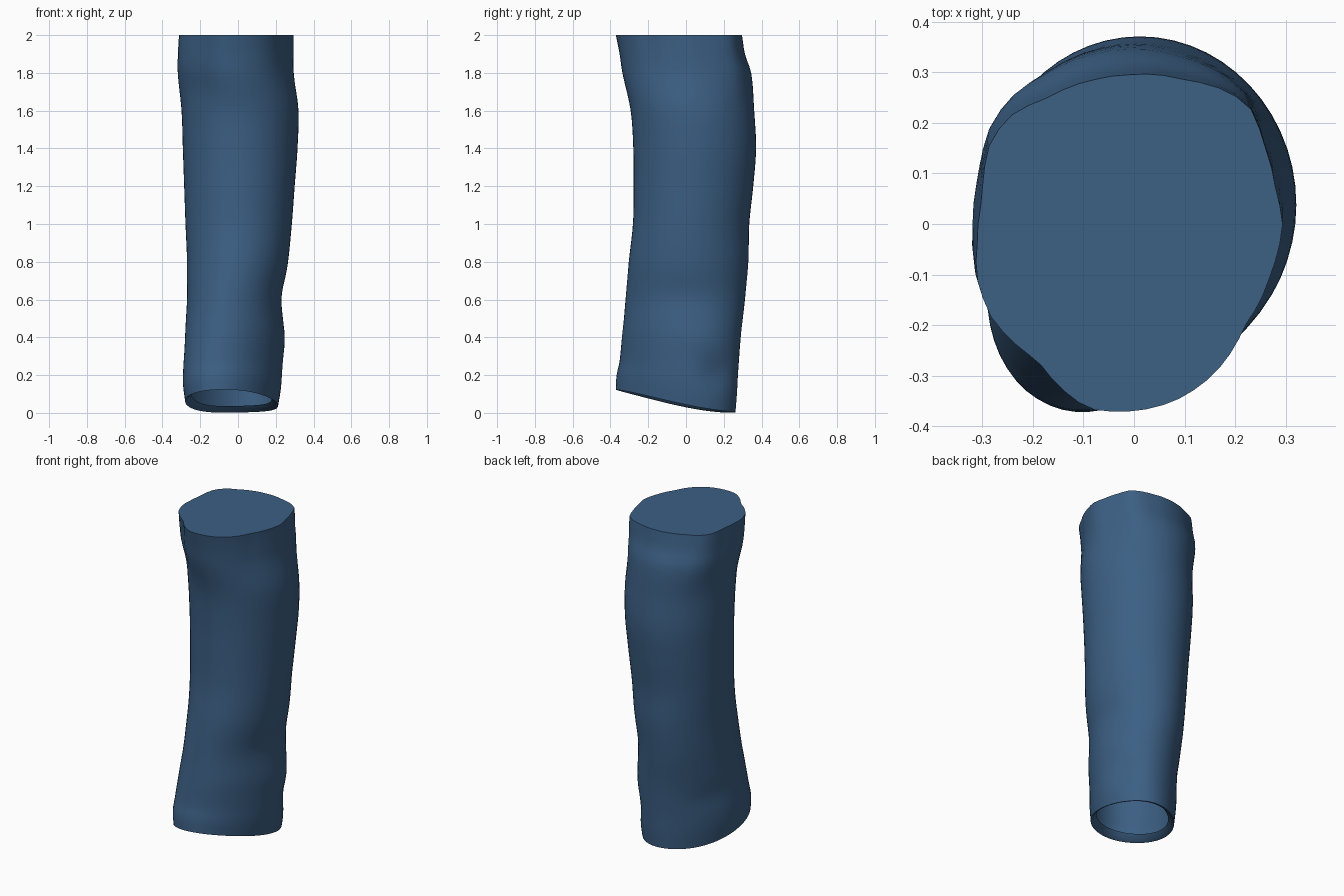
import bpy, bmesh
from math import sin, cos, pi, atan2, hypot, exp

if "Cube" in bpy.data.objects:
    bpy.data.objects.remove(bpy.data.objects["Cube"])

SEG, RINGS = 56, 60

# Silhouette by height: z, x min, x max, y min, y max
LEVELS = [
    (0.00, -0.280, 0.212, -0.372, 0.262), (0.10, -0.291, 0.228, -0.368, 0.270),
    (0.20, -0.290, 0.237, -0.352, 0.275), (0.40, -0.280, 0.243, -0.337, 0.290),
    (0.60, -0.274, 0.236, -0.320, 0.312), (0.80, -0.270, 0.265, -0.303, 0.330),
    (1.00, -0.278, 0.285, -0.281, 0.335), (1.20, -0.285, 0.300, -0.277, 0.356),
    (1.40, -0.292, 0.315, -0.279, 0.371), (1.60, -0.299, 0.320, -0.293, 0.361),
    (1.80, -0.320, 0.296, -0.337, 0.345), (1.90, -0.318, 0.294, -0.352, 0.311),
    (2.00, -0.312, 0.294, -0.371, 0.295)]

# Outline of the flat cut at the top
TOP = [(0.294, 0), (0.28, 0.07), (0.26, 0.15), (0.23, 0.23), (0.19, 0.26), (0.1, 0.285),
       (-0.01, 0.295), (-0.08, 0.285), (-0.17, 0.25), (-0.25, 0.21), (-0.285, 0.16),
       (-0.3, 0.05), (-0.31, -0.04), (-0.312, -0.1), (-0.285, -0.18), (-0.19, -0.27),
       (-0.09, -0.365), (-0.02, -0.371), (0.08, -0.35), (0.16, -0.295), (0.22, -0.2), (0.27, -0.1)]
MX, MY, RX, RY = -0.009, -0.038, 0.303, 0.333
POLAR = sorted((atan2((y - MY) / RY, (x - MX) / RX) % (2 * pi),
                hypot((y - MY) / RY, (x - MX) / RX)) for x, y in TOP)


def top_radius(a):
    pts = [(POLAR[-1][0] - 2 * pi, POLAR[-1][1])] + POLAR + [(POLAR[0][0] + 2 * pi, POLAR[0][1])]
    for (a0, r0), (a1, r1) in zip(pts, pts[1:]):
        if a0 <= a <= a1:
            return r0 + (r1 - r0) * (a - a0) / (a1 - a0)
    return 1.0


def smooth(f):
    f = min(max(f, 0), 1)
    return f * f * (3 - 2 * f)


def extents(z):
    # Cubic interpolation between the silhouette levels
    i = max(k for k in range(len(LEVELS) - 1) if LEVELS[k][0] <= z + 1e-9)
    a, b = LEVELS[i], LEVELS[i + 1]
    p, n = LEVELS[max(i - 1, 0)], LEVELS[min(i + 2, len(LEVELS) - 1)]
    h = b[0] - a[0]
    f = (z - a[0]) / h
    out = []
    for c in range(1, 5):
        m0 = (b[c] - p[c]) / (b[0] - p[0]) * h
        m1 = (n[c] - a[c]) / (n[0] - a[0]) * h
        out.append((2*f**3 - 3*f*f + 1) * a[c] + (f**3 - 2*f*f + f) * m0
                   + (3*f*f - 2*f**3) * b[c] + (f**3 - f*f) * m1)
    return out


# Soft cloth dents: angle, height, angular width, height width, depth
DENTS = [(0.45, 0.2, 0.35, 0.09, 0.02), (-0.1, 0.62, 0.5, 0.08, 0.008),
         (0.1, 0.38, 0.4, 0.07, -0.006), (3.9, 1.72, 0.4, 0.1, 0.012),
         (2.5, 0.3, 0.4, 0.08, 0.01), (3.4, 0.6, 0.5, 0.09, 0.006)]


def point(t, z):
    x0, x1, y0, y1 = extents(z)
    w = smooth((z - 1.6) / 0.4)
    phi = 0.28 * (1 - smooth(z / 1.0))
    r = top_radius(t)
    u = (1 - w) * cos(t) + w * r * cos(t)
    v = (1 - w) * sin(t + phi) + w * r * sin(t)
    s = 1.0
    for a, h, aw, hw, d in DENTS:
        da = (t - a + pi) % (2 * pi) - pi
        s -= d / 0.3 * exp(-(da / aw) ** 2 - ((z - h) / hw) ** 2)
    x = (x0 + x1) / 2 + u * s * (x1 - x0) / 2
    y = (y0 + y1) / 2 + v * s * (y1 - y0) / 2
    # Slanted hem, higher at the front
    hem = 0.012 + 0.1 * smooth((0.3 - y) / 1.0) / smooth(0.67) * 1.25 - 0.012 + 0.03 * (x + 0.03)
    hem = max(hem, 0.0)
    if z < 0.5:
        z = hem + z * (0.5 - hem) / 0.5
    return x, y, z


# Trouser leg: lofted tube with a flat top and an open, turned-in hem
bm = bmesh.new()
angles = [2 * pi * i / SEG for i in range(SEG)]
rings = []
for inset, lift in ((0.86, 0.035), (0.94, 0.008)):
    ring = []
    for t in angles:
        x, y, z = point(t, 0)
        ring.append(bm.verts.new((-0.034 + (x + 0.034) * inset, -0.055 + (y + 0.055) * inset, z + lift)))
    rings.append(ring)
for k in range(RINGS + 1):
    rings.append([bm.verts.new(point(t, 2 * k / RINGS)) for t in angles])
for lo, hi in zip(rings, rings[1:]):
    for i in range(SEG):
        j = (i + 1) % SEG
        bm.faces.new((lo[i], lo[j], hi[j], hi[i]))
bm.faces.new(rings[-1])
mesh = bpy.data.meshes.new("trouser_leg")
bm.to_mesh(mesh)
bm.free()
leg = bpy.data.objects.new("trouser_leg", mesh)
bpy.context.collection.objects.link(leg)

# Blue cloth
cloth = bpy.data.materials.new("blue_cloth")
cloth.diffuse_color = (0.045, 0.115, 0.23, 1)
cloth.use_nodes = True
cloth.node_tree.nodes["Principled BSDF"].inputs["Base Color"].default_value = cloth.diffuse_color
mesh.materials.append(cloth)

bpy.context.view_layer.objects.active = leg
leg.select_set(True)
bpy.ops.object.shade_smooth_by_angle(angle=0.9)
